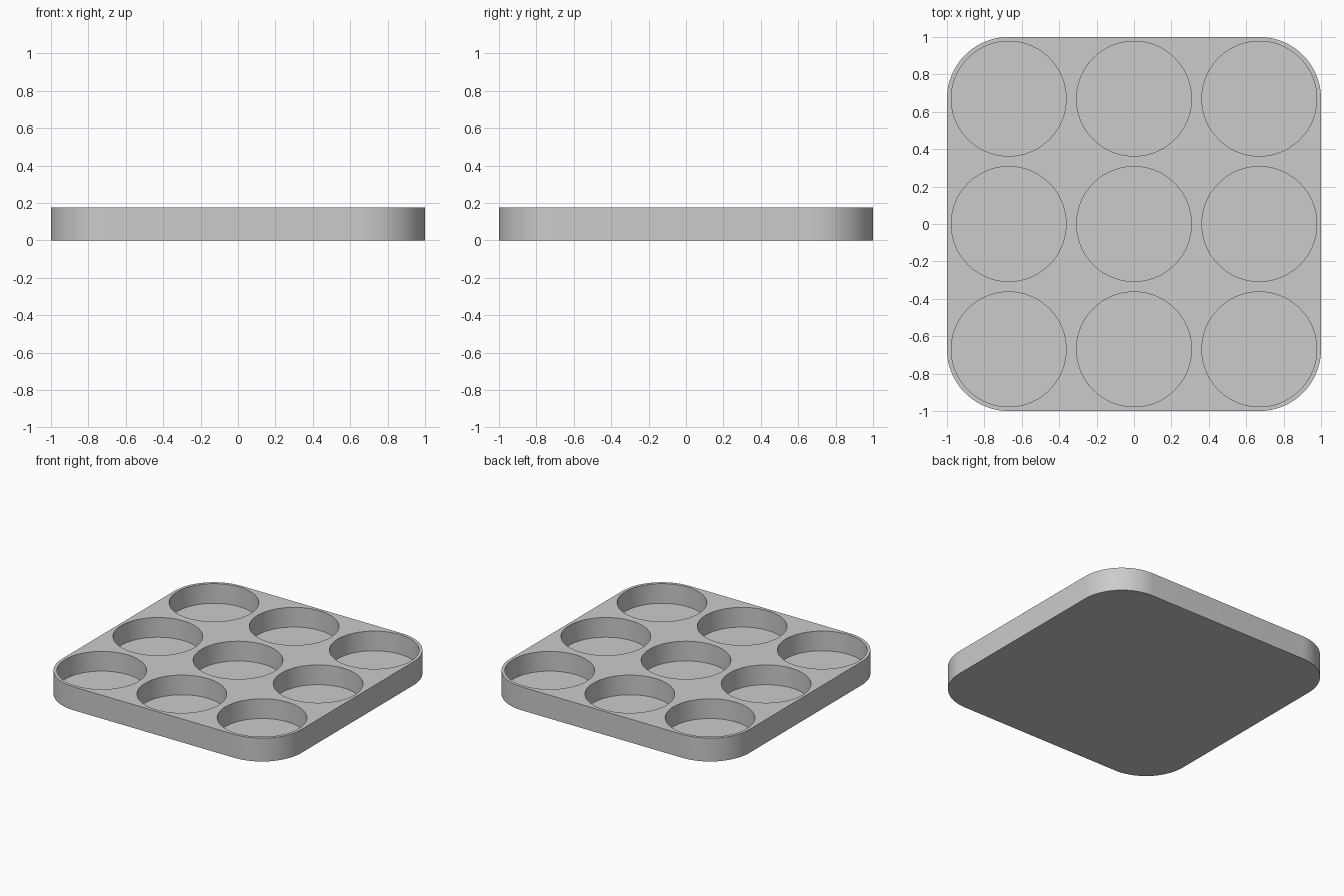
import bpy
import bmesh
from math import cos, sin, pi, radians

HEIGHT = 0.177
FLOOR = 0.028
PITCH = 0.67
POCKET_RADIUS = 0.307
CORNER_RADIUS = 1 - PITCH

if "Cube" in bpy.data.objects:
    bpy.data.objects.remove(bpy.data.objects["Cube"], do_unlink=True)

grey = bpy.data.materials.new("plain_grey")
grey.use_nodes = True
grey.diffuse_color = (0.6, 0.6, 0.6, 1)
grey.node_tree.nodes["Principled BSDF"].inputs["Base Color"].default_value = grey.diffuse_color


def add_prism(bm, outline, z0, z1):
    """Extrude a flat outline from z0 up to z1."""
    face = bm.faces.new([bm.verts.new((x, y, z0)) for x, y in outline])
    top = bmesh.ops.extrude_face_region(bm, geom=[face])["geom"]
    verts = [v for v in top if isinstance(v, bmesh.types.BMVert)]
    bmesh.ops.translate(bm, verts=verts, vec=(0, 0, z1 - z0))


def make_object(name, bm):
    bmesh.ops.recalc_face_normals(bm, faces=bm.faces)
    mesh = bpy.data.meshes.new(name)
    bm.to_mesh(mesh)
    bm.free()
    mesh.materials.append(grey)
    obj = bpy.data.objects.new(name, mesh)
    bpy.context.collection.objects.link(obj)
    return obj


def arc(cx, cy, radius, start, sweep, steps):
    angles = [start + sweep * i / steps for i in range(steps + 1)]
    return [(cx + radius * cos(a), cy + radius * sin(a)) for a in angles]


# Tray body: square slab with rounded corners
outline = []
for i, (sx, sy) in enumerate([(1, 1), (-1, 1), (-1, -1), (1, -1)]):
    outline += arc(sx * PITCH, sy * PITCH, CORNER_RADIUS, i * pi / 2, pi / 2, 24)
bm = bmesh.new()
add_prism(bm, outline, 0, HEIGHT)
tray = make_object("tray", bm)

# Three by three grid of round pockets
bm = bmesh.new()
for col in (-1, 0, 1):
    for row in (-1, 0, 1):
        circle = arc(col * PITCH, row * PITCH, POCKET_RADIUS, 0, 2 * pi, 96)[:-1]
        add_prism(bm, circle, FLOOR, HEIGHT + 0.1)
cutter = make_object("pocket_cutter", bm)
cutter.hide_render = True

# Cut the pockets and shade the round walls smooth
cut = tray.modifiers.new("pockets", "BOOLEAN")
cut.operation = "DIFFERENCE"
cut.solver = "EXACT"
cut.object = cutter
bpy.ops.object.select_all(action="DESELECT")
tray.select_set(True)
bpy.context.view_layer.objects.active = tray
bpy.ops.object.modifier_apply(modifier=cut.name)
bpy.data.objects.remove(cutter, do_unlink=True)
bpy.ops.object.shade_smooth_by_angle(angle=radians(30))
